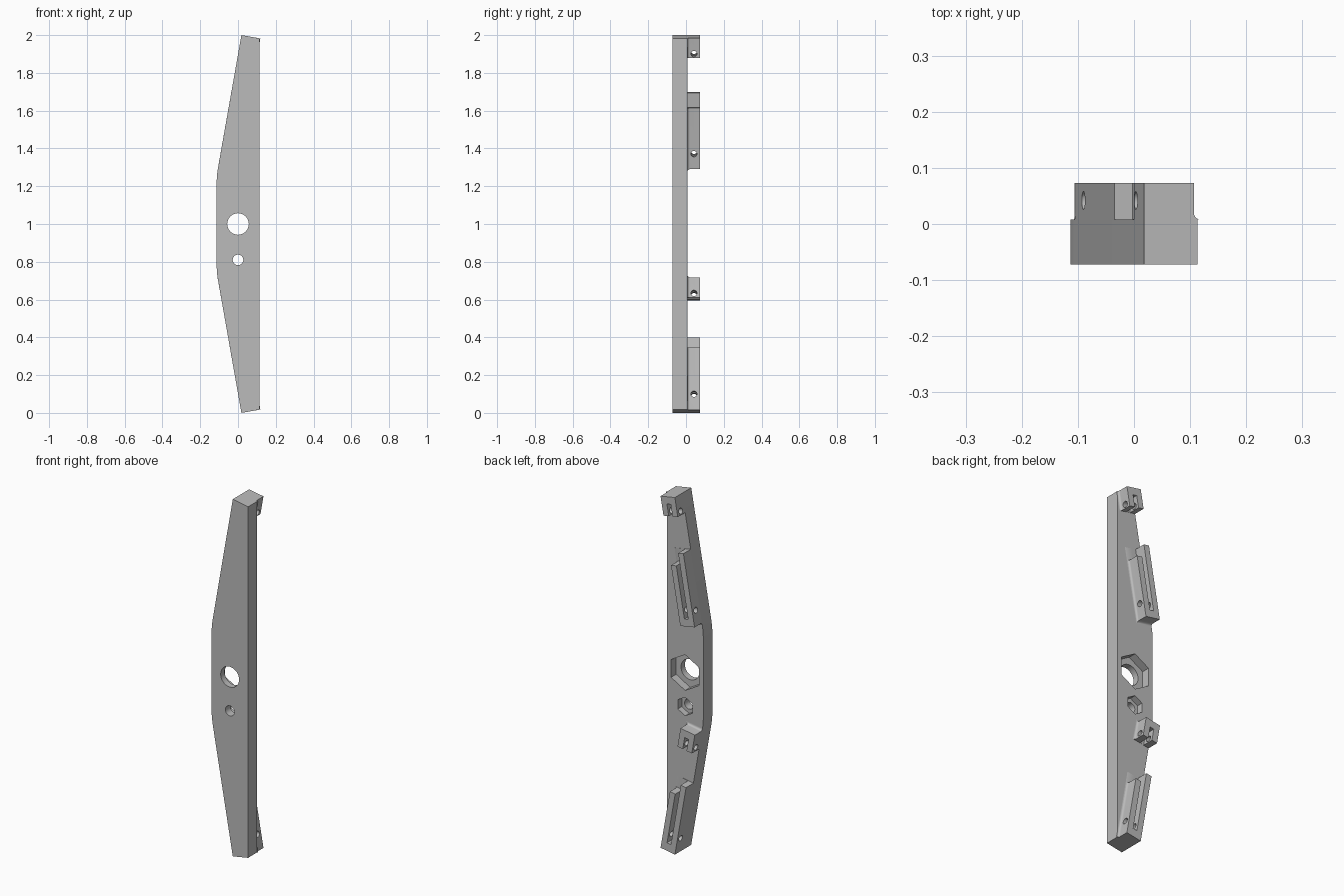
import bpy, bmesh
from math import sin, cos, pi, radians
from mathutils import Matrix, Vector

if "Cube" in bpy.data.objects:
    bpy.data.objects.remove(bpy.data.objects["Cube"])

grey = bpy.data.materials.new("plain grey")
grey.use_nodes = True
grey.diffuse_color = (0.5, 0.5, 0.5, 1)
grey.node_tree.nodes["Principled BSDF"].inputs["Base Color"].default_value = (0.5, 0.5, 0.5, 1)

FRONT, BACK, RIM = -0.072, 0.008, 0.073   # plate front, plate back, lug tops
WIDTH, CHEEK, FILLET = 0.09, 0.033, 0.012
TILT = radians(10)


def loft(name, rings):
    """Solid through matching rings of points, capped at both ends."""
    bm = bmesh.new()
    loops = [[bm.verts.new(p) for p in ring] for ring in rings]
    n = len(loops[0])
    for a, b in zip(loops, loops[1:]):
        for i in range(n):
            j = (i + 1) % n
            bm.faces.new((a[i], a[j], b[j], b[i]))
    bm.faces.new(loops[0])
    bm.faces.new(loops[-1])
    bmesh.ops.recalc_face_normals(bm, faces=bm.faces)
    mesh = bpy.data.meshes.new(name)
    bm.to_mesh(mesh)
    bm.free()
    mesh.materials.append(grey)
    obj = bpy.data.objects.new(name, mesh)
    bpy.context.collection.objects.link(obj)
    return obj


def prism(name, outline, y0, y1):
    return loft(name, [[(x, y, z) for x, z in outline] for y in (y0, y1)])


def polygon(x, z, radius, sides):
    return [(x + radius * sin(2 * pi * i / sides), z + radius * cos(2 * pi * i / sides))
            for i in range(sides)]


def rect(x0, x1, z0, z1):
    return [(x0, z0), (x1, z0), (x1, z1), (x0, z1)]


def cut(obj, cutters):
    """Subtract the cutters and discard them."""
    bpy.ops.object.select_all(action='DESELECT')
    bpy.context.view_layer.objects.active = obj
    obj.select_set(True)
    for c in cutters:
        c.hide_render = True
        mod = obj.modifiers.new("cut", 'BOOLEAN')
        mod.operation, mod.solver, mod.object = 'DIFFERENCE', 'EXACT', c
        bpy.ops.object.modifier_apply(modifier=mod.name)
        bpy.data.objects.remove(c)
    bpy.ops.object.shade_smooth_by_angle(angle=radians(25))


# Main plate: tapered arm, straight on the left edge
half = [(0.113, 1.983), (0.018, 2.0), (-0.107, 1.29), (-0.1118, 1.255), (-0.113, 1.22)]
plate = prism("main_plate", half + [(x, 2 - z) for x, z in reversed(half)], FRONT, BACK)
cutters = []
for z, hole, nut, depth in ((1.0, 0.057, 0.1, 0.045), (0.81, 0.028, 0.052, 0.035)):
    cutters.append(prism("bolt_hole", polygon(0, z, hole, 48), FRONT - 0.1, BACK + 0.1))
    cutters.append(prism("nut_pocket", polygon(0, z, nut, 6), BACK - depth, BACK + 0.1))
cut(plate, cutters)

# Tilted frame: local x runs inward from the tapered edge, local z away from the tip
upper = Matrix(((cos(TILT), 0, -sin(TILT), 0.018),
                (0, 1, 0, 0),
                (-sin(TILT), 0, -cos(TILT), 2),
                (0, 0, 0, 1)))
lower = Matrix.Translation((0, 0, 2)) @ Matrix.Diagonal((1, 1, -1, 1)) @ upper


def lug(name, frame, span, slot, pin, short=None, foot_end=False):
    """Slotted lug with a filleted foot, a cross pin hole and optionally one short cheek."""
    rings = []
    for i in range(7):
        a = i / 6 * pi / 2
        e = FILLET * (1 - sin(a))
        y = BACK + FILLET * (1 - cos(a))
        rings.append((e, y))
    rings.append((0, RIM))
    body = loft(name, [[(x, y, z) for x, z in
                        rect(0, WIDTH + e, span[0], span[1] + (e if foot_end else 0))]
                       for e, y in rings])
    tools = [prism("slot", rect(CHEEK, WIDTH - CHEEK, *slot), BACK + 0.001, RIM + 0.1)]
    if short:
        tools.append(prism("step", rect(CHEEK, WIDTH + 0.1, *short), BACK + 0.001, RIM + 0.1))
    circle = polygon(0.042, pin, 0.016, 24)
    tools.append(loft("pin_hole", [[(x, y, z) for y, z in circle] for x in (-0.1, 0.2)]))
    cut(body, tools)
    # Bake the tilt so that mirrored lugs keep outward normals
    body.data.transform(frame)
    bm = bmesh.new()
    bm.from_mesh(body.data)
    bmesh.ops.recalc_face_normals(bm, faces=bm.faces)
    bm.to_mesh(body.data)
    bm.free()


# Short pivot lugs and long guide lugs on the back
lug("upper_pivot_lug", upper, (0, 0.106), (0.04, 0.2), 0.085)
lug("upper_guide_lug", upper, (0.305, 0.705), (0.2, 0.665), 0.623, short=(0.2, 0.376),
    foot_end=True)
lug("lower_pivot_lug", lower, (0.604, 0.713), (0.5, 0.672), 0.628, foot_end=True)
lug("lower_guide_lug", lower, (0, 0.4), (0.045, 0.5), 0.086, short=(0.335, 0.5))
